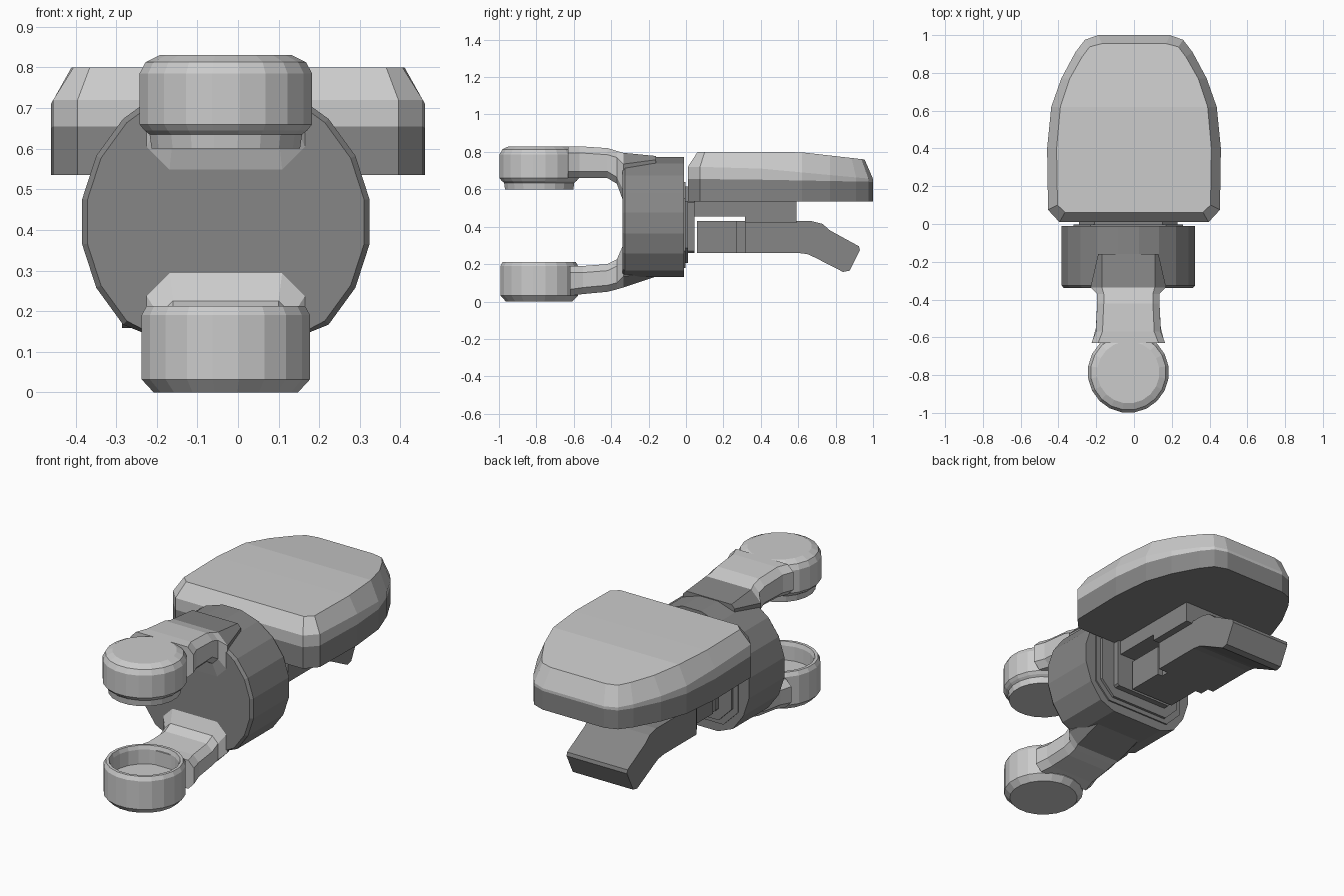
import bpy, bmesh
from math import sin, cos, pi

if "Cube" in bpy.data.objects:
    bpy.data.objects.remove(bpy.data.objects["Cube"])

CX = -0.03  # axis of the body and arms
DARK = bpy.data.materials.new("dark_grey")
DARK.diffuse_color = (0.24, 0.24, 0.24, 1)
DARK.use_nodes = True
DARK.node_tree.nodes["Principled BSDF"].inputs["Base Color"].default_value = DARK.diffuse_color


def finish(name, bm, dark):
    bmesh.ops.remove_doubles(bm, verts=bm.verts, dist=1e-5)
    bmesh.ops.recalc_face_normals(bm, faces=bm.faces)
    me = bpy.data.meshes.new(name)
    bm.to_mesh(me)
    bm.free()
    ob = bpy.data.objects.new(name, me)
    bpy.context.collection.objects.link(ob)
    if dark:
        me.materials.append(DARK)
    return ob


def loft(name, rings, dark=False, strip_cap=False):
    """Skin a list of equal-length rings and cap both ends."""
    bm = bmesh.new()
    vs = [[bm.verts.new(p) for p in r] for r in rings]
    n = len(vs[0])
    for a, b in zip(vs, vs[1:]):
        for i in range(n):
            j = (i + 1) % n
            bm.faces.new((a[i], a[j], b[j], b[i]))
    bm.faces.new(vs[0])
    top = vs[-1]
    if strip_cap:  # left-right strips follow a curved top
        for i in range(n // 2 - 1):
            bm.faces.new((top[i], top[i + 1], top[n - 2 - i], top[n - 1 - i]))
    else:
        bm.faces.new(top)
    return finish(name, bm, dark)


def section(y, hw, z0, z1, c=0.035, cx=CX):
    """Chamfered rectangle across the y axis."""
    h = [(hw - c, z0), (hw, z0 + c), (hw, z1 - c), (hw - c, z1)]
    return [(cx + x, y, z) for x, z in h] + [(cx - x, y, z) for x, z in reversed(h)]


def lathe(name, profile, cy, n=20):
    return loft(name, [[(CX + r * cos((i + .5) * 2 * pi / n),
                         cy + r * sin((i + .5) * 2 * pi / n), z)
                        for i in range(n)] for r, z in profile])


def prism(name, profile, x0, x1, dark=True):
    return loft(name, [[(x, y, z) for y, z in profile] for x in (x0, x1)], dark)


def rect(y0, y1, z0, z1):
    return [(y0, z0), (y1, z0), (y1, z1), (y0, z1)]


# Drum body with flattened top and bottom
loft("body", [[(CX + r * cos((i + .5) * pi / 10), y,
                max(.13, min(.78, .42 + r * sin((i + .5) * pi / 10))))
               for i in range(20)]
              for y, r in ((-.34, .345), (-.325, .358), (-.01, .358))], True)

# Upper arm, with its root on the body and a head carrying a pad
loft("upper_arm", [section(*s) for s in (
    (-.63, .195, .66, .83), (-.57, .172, .66, .83), (-.42, .165, .66, .82),
    (-.37, .165, .63, .805), (-.335, .2, .535, .795, .06))])
loft("upper_arm_root", [section(-.335, .2, .54, .795, .06),
                        section(-.16, .16, .6, .778, .02)], True)
lathe("upper_head", [(.165, .83), (.2, .813), (.215, .785), (.215, .66),
                     (.203, .645), (.19, .635), (.185, .6)], -.785)

# Lower arm, with its root and a hollow cup
loft("lower_arm", [section(*s) for s in (
    (-.62, .19, .03, .19), (-.55, .172, .04, .19), (-.42, .165, .052, .2),
    (-.37, .165, .065, .225), (-.335, .2, .075, .305, .06))])
loft("lower_arm_root", [section(-.335, .2, .075, .3, .06),
                        section(-.17, .16, .13, .25, .02)], True)
lathe("lower_cup", [(.18, 0), (.21, .032), (.21, .19), (.198, .212),
                    (.182, .212), (.175, .19), (.175, .11)], -.785)

# Cushion on a dark base, sharing one outline
HALF = [(.395, .01), (.455, .075), (.46, .4), (.438, .62), (.385, .77),
        (.31, .91), (.26, .975), (.19, 1.0)]
INNER = [(.365, .062), (.405, .1), (.41, .4), (.39, .62), (.34, .77),
         (.275, .885), (.235, .938), (.17, .955)]


def outline(half, zf):
    right = [(x, y, zf(y)) for x, y in half]
    return right + [(-x, y, z) for x, y, z in reversed(right)]


def seam(y):
    return .655 - .015 * max(0, y - .2) / .8


def shoulder(y):
    return .72 - .065 * max(0, y - .3) / .7


def crown(y):
    return .8 - .04 * max(0, y - .6) / .35


loft("cushion_base", [outline(HALF, lambda y: .535), outline(HALF, seam)], True, True)
loft("cushion", [outline(HALF, seam), outline(HALF, shoulder),
                 outline(INNER, crown)], False, True)

# Stepped plates on the back of the body
for name, y0, y1, hw, z0, z1, c in (
        ("outer_plate", -.03, -.002, .29, .18, .64, .09),
        ("inner_plate", -.01, .012, .26, .205, .615, .08),
        ("mount_block", 0, .045, .18, .26, .54, .01)):
    loft(name, [section(y, hw, z0, z1, c) for y in (y0, y1)], True)

# Rail under the cushion
prism("rail", [(.01, .455), (.315, .455), (.315, .42), (.59, .42),
               (.59, .54), (.01, .54)], -.2, .13)

# Clamp and bent lever
prism("clamp_nose", rect(.06, .27, .26, .43), -.21, .06)
prism("clamp_side", rect(.26, .33, .26, .43), -.25, .03)
prism("lever", [(.315, .26), (.6, .26), (.65, .253), (.69, .235), (.84, .158),
                (.875, .165), (.93, .275), (.925, .295), (.77, .38),
                (.73, .415), (.67, .43), (.315, .43)], -.285, .09)
